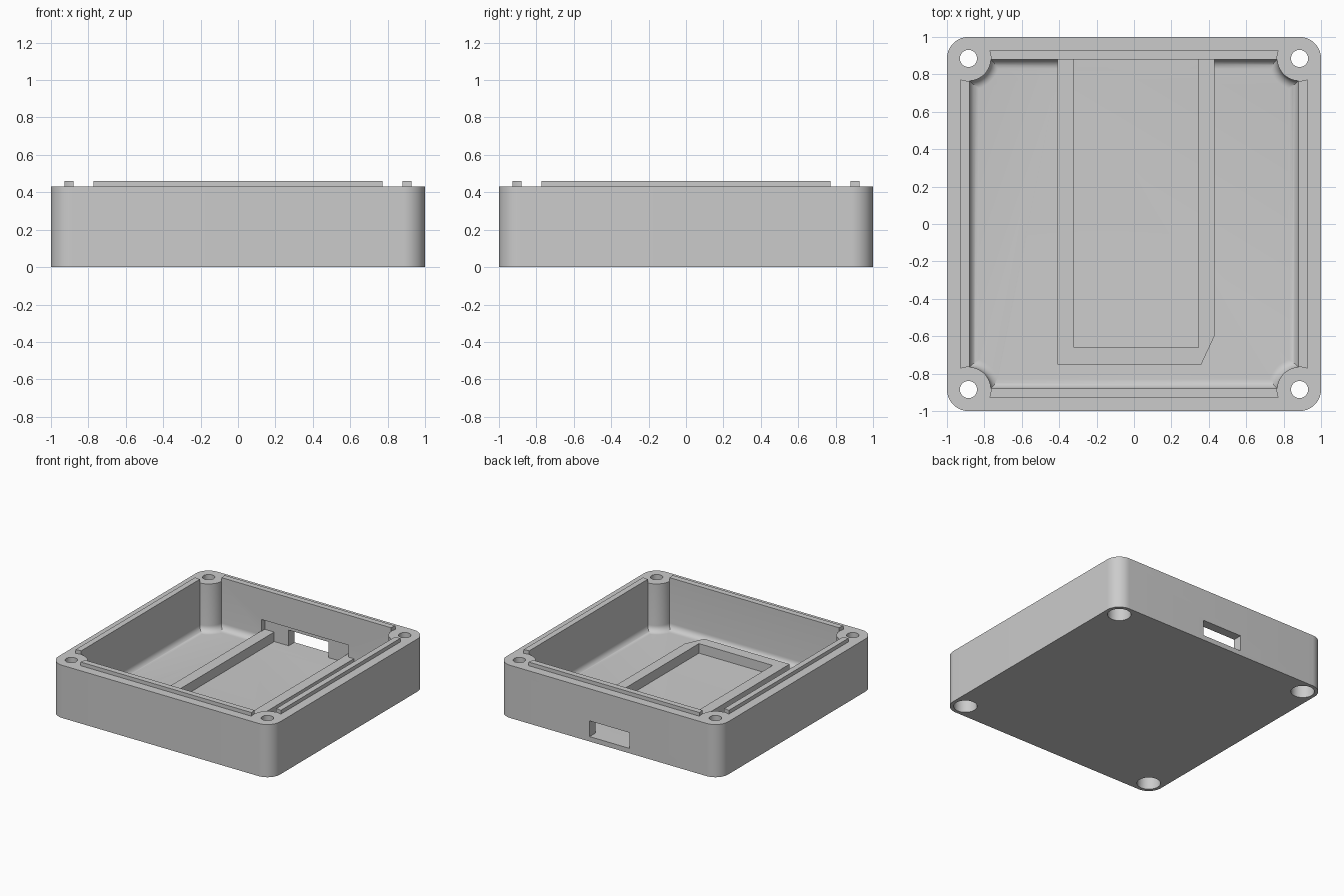
import bpy, bmesh, math

cube = bpy.data.objects.get("Cube")
if cube:
    bpy.data.objects.remove(cube, do_unlink=True)

# Main dimensions
RIM = 0.43       # top of the walls
FLOOR = 0.04     # inner floor height
INNER = 0.88     # inner wall distance
HOLE = 0.885     # screw hole distance
BOSS = 0.12      # screw boss radius
FILLET = 0.05    # floor fillet radius

grey = bpy.data.materials.new("light grey plastic")
grey.use_nodes = True
colour = (0.6, 0.6, 0.6, 1)
grey.diffuse_color = colour
grey.node_tree.nodes["Principled BSDF"].inputs["Base Color"].default_value = colour


def loft(name, loops):
    """Solid skinned through (outline, height) loops with equal point counts."""
    bm = bmesh.new()
    rings = [[bm.verts.new((x, y, z)) for x, y in pts] for pts, z in loops]
    n = len(rings[0])
    for low, high in zip(rings, rings[1:]):
        for i in range(n):
            j = (i + 1) % n
            bm.faces.new((low[i], low[j], high[j], high[i]))
    bm.faces.new(rings[0][::-1])
    bm.faces.new(rings[-1])
    bmesh.ops.recalc_face_normals(bm, faces=bm.faces)
    mesh = bpy.data.meshes.new(name)
    bm.to_mesh(mesh)
    bm.free()
    mesh.materials.append(grey)
    obj = bpy.data.objects.new(name, mesh)
    bpy.context.collection.objects.link(obj)
    return obj


def prism(name, pts, z0, z1):
    return loft(name, [(pts, z0), (pts, z1)])


def rect(x0, x1, y0, y1):
    return [(x0, y0), (x1, y0), (x1, y1), (x0, y1)]


def arc(cx, cy, r, a0, a1, n):
    return [(cx + r * math.cos(a0 + (a1 - a0) * i / n),
             cy + r * math.sin(a0 + (a1 - a0) * i / n)) for i in range(n + 1)]


def turn(pts, quarter):
    for _ in range(quarter):
        pts = [(-y, x) for x, y in pts]
    return pts


def four_fold(corner):
    return [p for q in range(4) for p in turn(corner, q)]


def cavity_outline(inset):
    """Square outline with its corners bitten out by the round bosses."""
    r = BOSS + inset
    skew = math.asin((HOLE - INNER + inset) / r)
    return four_fold(arc(HOLE, HOLE, r, 1.5 * math.pi - skew, math.pi + skew, 16))


# Outer block with rounded corners
r = 1 - HOLE
case = prism("case_shell", four_fold(arc(HOLE, HOLE, r, 0, math.pi / 2, 14)), 0, RIM)

# Cavity with a filleted floor
loops = []
for i in range(9):
    a = math.pi / 2 * i / 8
    loops.append((cavity_outline(FILLET * (1 - math.sin(a))),
                  FLOOR + FILLET * (1 - math.cos(a))))
loops.append((cavity_outline(0), RIM + 0.1))
cutters = [loft("cavity_cutter", loops)]

# Screw holes with counterbores from below
for sx in (-1, 1):
    for sy in (-1, 1):
        for rad, z0, z1 in ((0.046, 0.1, RIM + 0.1), (0.087, -0.1, 0.2)):
            pts = arc(sx * HOLE, sy * HOLE, rad, 0, 2 * math.pi, 32)[:-1]
            cutters.append(prism("screw_hole_cutter", pts, z0, z1))

# Connector recess and port through the back wall
cutters.append(prism("recess_cutter", rect(-0.405, 0.38, 0.8, 0.925), FLOOR, 0.215))
cutters.append(prism("port_cutter", rect(-0.19, 0.17, 0.85, 1.1), FLOOR, 0.168))

for cutter in cutters:
    mod = case.modifiers.new("cut", 'BOOLEAN')
    mod.operation = 'DIFFERENCE'
    mod.solver = 'EXACT'
    mod.object = cutter
    bpy.context.view_layer.objects.active = case
    bpy.ops.object.modifier_apply(modifier=mod.name)
for cutter in cutters:
    bpy.data.objects.remove(cutter, do_unlink=True)

# Raised alignment lips, ends curved around the bosses
OUTER = 0.927
ends = []
for i in range(7):
    y = INNER + (OUTER - INNER) * i / 6
    ends.append((HOLE - math.sqrt(BOSS ** 2 - (y - HOLE) ** 2), y))
lip = ends + [(-x, y) for x, y in reversed(ends)]
for q, side in enumerate(("back", "right", "front", "left")):
    prism(side + "_lip", turn(lip, q), RIM - 0.001, 0.46)

# U-shaped board frame on the floor, with one clipped corner
prism("board_frame", [
    (-0.41, 0.924), (-0.41, -0.75), (0.36, -0.75), (0.43, -0.6), (0.43, 0.924),
    (0.345, 0.924), (0.345, -0.66), (-0.32, -0.66), (-0.32, 0.924)],
    FLOOR - 0.02, 0.118)

# Smooth the round parts, keep the edges crisp
for obj in bpy.context.scene.objects:
    obj.select_set(obj.type == 'MESH')
bpy.context.view_layer.objects.active = case
bpy.ops.object.shade_smooth_by_angle(angle=math.radians(30))
